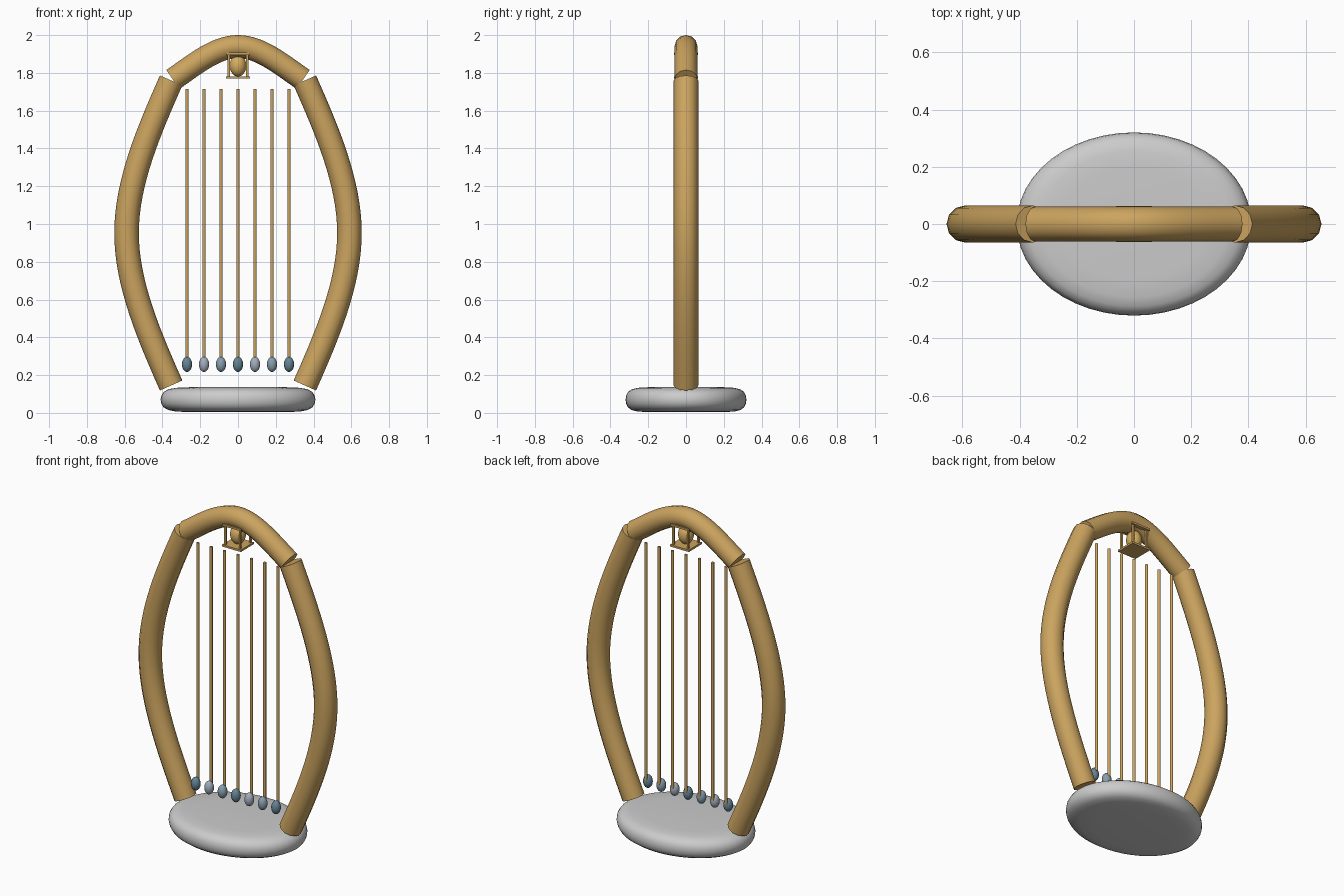
import bpy, bmesh, math
from mathutils import Vector

if "Cube" in bpy.data.objects:
    bpy.data.objects.remove(bpy.data.objects["Cube"])


def material(name, rgb):
    m = bpy.data.materials.new(name)
    m.diffuse_color = (*rgb, 1)
    m.use_nodes = True
    m.node_tree.nodes["Principled BSDF"].inputs["Base Color"].default_value = m.diffuse_color
    return m


GOLD = material("gold_wood", (0.60, 0.37, 0.115))
GLOW = material("lamp_gold", (0.68, 0.42, 0.12))
DROPS = [material("drop_dark", (0.13, 0.23, 0.30)),
         material("drop_light", (0.36, 0.42, 0.50)),
         material("drop_mid", (0.24, 0.34, 0.42))]


def finish(ob, name, mat=None, angle=40):
    ob.name = name
    if mat:
        ob.data.materials.append(mat)
    bpy.ops.object.select_all(action='DESELECT')
    ob.select_set(True)
    bpy.context.view_layer.objects.active = ob
    bpy.ops.object.shade_smooth_by_angle(angle=math.radians(angle))
    return ob


def tube(name, pts, radius):
    """pts: list of (x, z, handle_x, handle_z); capped 12-sided tube in the xz plane."""
    cu = bpy.data.curves.new(name, 'CURVE')
    cu.dimensions = '3D'
    cu.bevel_depth = radius
    cu.bevel_resolution = 4
    cu.resolution_u = 16
    cu.use_fill_caps = True
    sp = cu.splines.new('BEZIER')
    sp.bezier_points.add(len(pts) - 1)
    for bp, (x, z, hx, hz) in zip(sp.bezier_points, pts):
        bp.handle_left_type = bp.handle_right_type = 'FREE'
        co, h = Vector((x, 0, z)), Vector((hx, 0, hz))
        bp.co, bp.handle_left, bp.handle_right = co, co - h, co + h
    ob = bpy.data.objects.new(name, cu)
    bpy.context.collection.objects.link(ob)
    bpy.ops.object.select_all(action='DESELECT')
    ob.select_set(True)
    bpy.context.view_layer.objects.active = ob
    bpy.ops.object.convert(target='MESH')
    return finish(bpy.context.object, name, GOLD)


def ball(name, loc, scale, mat):
    bpy.ops.mesh.primitive_uv_sphere_add(segments=24, ring_count=14, radius=1, location=loc)
    bpy.context.object.scale = scale
    return finish(bpy.context.object, name, mat)


def box(name, loc, size, mat):
    bpy.ops.mesh.primitive_cube_add(size=1, location=loc)
    bpy.context.object.scale = size
    return finish(bpy.context.object, name, mat)


# Bowed side posts
for side, s in (("left", -1), ("right", 1)):
    tube(side + "_post", [(s * 0.354, 0.145, s * 0.115, 0.26),
                          (s * 0.59, 0.953, 0, 0.27),
                          (s * 0.354, 1.76, -s * 0.115, 0.26)], 0.065)

# Bell-shaped top arch
tube("top_arch", [(-0.345, 1.765, 0.11, 0.075),
                  (0, 1.939, 0.12, 0),
                  (0.345, 1.765, 0.11, -0.075)], 0.061)

# Rounded oval base, turned from a half profile
half = [(0, 1), (0.62, 1), (0.8, 0.95), (0.9, 0.83), (0.96, 0.62), (0.99, 0.33), (1, 0)]
profile = half + [(r, -z) for r, z in reversed(half[:-1])]
bm = bmesh.new()
vs = [bm.verts.new((r, 0, z)) for r, z in profile]
es = [bm.edges.new(p) for p in zip(vs, vs[1:])]
bmesh.ops.spin(bm, geom=vs + es, cent=(0, 0, 0), axis=(0, 0, 1),
               angle=math.tau, steps=48, use_merge=True)
bmesh.ops.remove_doubles(bm, verts=bm.verts, dist=1e-5)
bmesh.ops.scale(bm, vec=(0.41, 0.32, 0.066), verts=bm.verts)
bmesh.ops.translate(bm, vec=(0, 0, 0.07), verts=bm.verts)
bmesh.ops.recalc_face_normals(bm, faces=bm.faces)
me = bpy.data.meshes.new("base")
bm.to_mesh(me)
bm.free()
base = bpy.data.objects.new("base", me)
bpy.context.collection.objects.link(base)
finish(base, "base", angle=60)

# Strings with hanging drops
for i in range(7):
    x = (i - 3) * 0.09
    bpy.ops.mesh.primitive_cylinder_add(vertices=8, radius=0.009, depth=1.445,
                                        location=(x, 0, 0.9925))
    finish(bpy.context.object, f"string_{i + 1}", GOLD, 50)
    ball(f"drop_{i + 1}", (x, -0.02, 0.257), (0.027, 0.027, 0.04), DROPS[i % 3])

# Lantern under the arch
box("lantern_top", (0, 0, 1.902), (0.125, 0.125, 0.012), GOLD)
box("lantern_bottom", (0, 0, 1.776), (0.125, 0.125, 0.012), GOLD)
for i, (sx, sy) in enumerate([(-1, -1), (1, -1), (1, 1), (-1, 1)]):
    box(f"lantern_bar_{i + 1}", (sx * 0.049, sy * 0.049, 1.839), (0.011, 0.011, 0.126), GOLD)
ball("lantern_lamp", (0, 0, 1.838), (0.044, 0.044, 0.057), GLOW)
